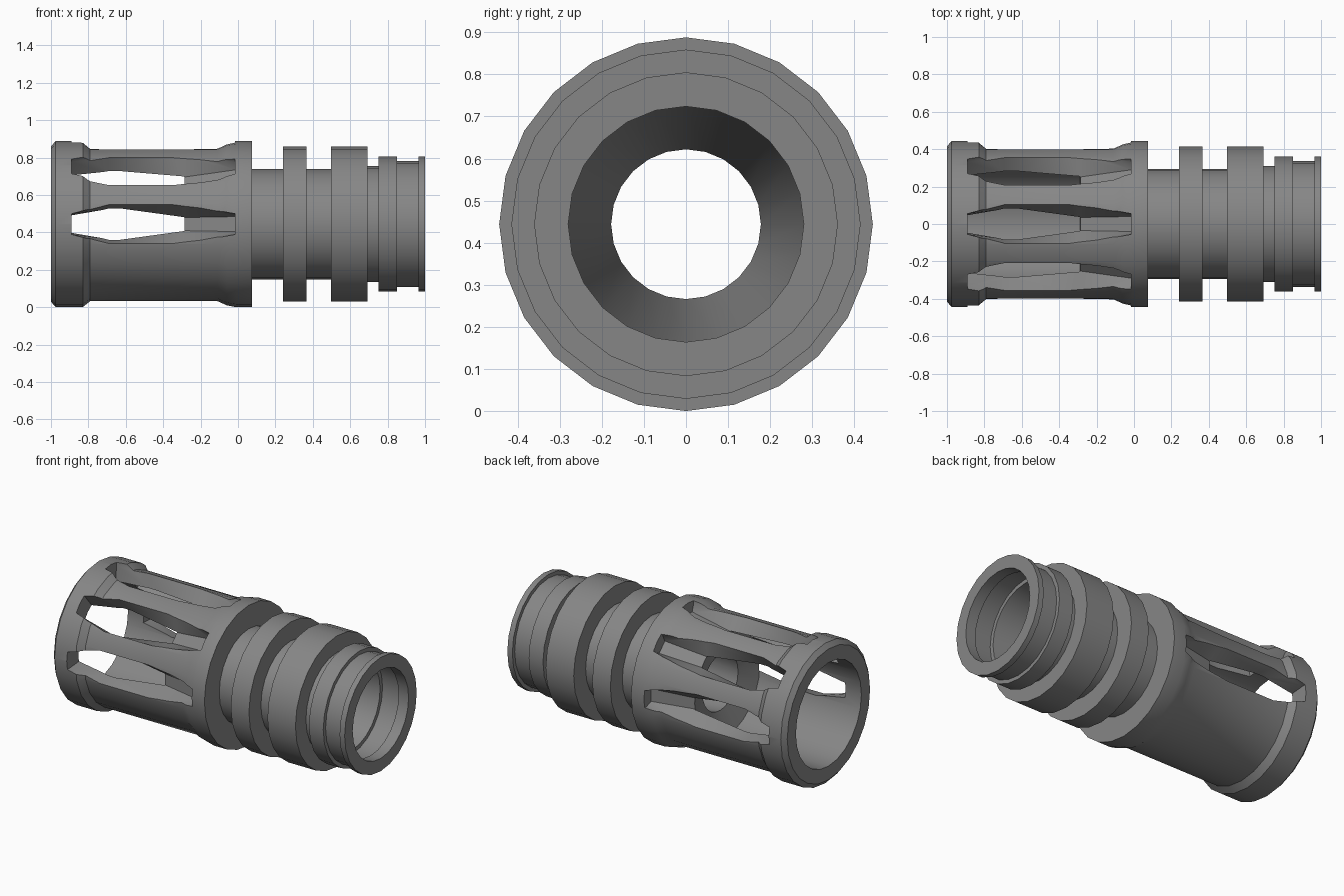
import bpy, bmesh
from math import sin, cos, pi, radians

if "Cube" in bpy.data.objects:
    bpy.data.objects.remove(bpy.data.objects["Cube"])

SIDES = 24
AXIS_Z = 0.444


def finish(bm, name):
    bmesh.ops.recalc_face_normals(bm, faces=bm.faces[:])
    mesh = bpy.data.meshes.new(name)
    bm.to_mesh(mesh)
    bm.free()
    ob = bpy.data.objects.new(name, mesh)
    ob.location.z = AXIS_Z
    bpy.context.collection.objects.link(ob)
    return ob


def revolve(name, profile):
    """Closed (x, radius) profile turned around the x axis."""
    bm = bmesh.new()
    rings = [[bm.verts.new((x, r * sin(2 * pi * i / SIDES), r * cos(2 * pi * i / SIDES)))
              for i in range(SIDES)] for x, r in profile]
    for a, b in zip(rings, rings[1:] + rings[:1]):
        for i in range(SIDES):
            j = (i + 1) % SIDES
            bm.faces.new((a[i], a[j], b[j], b[i]))
    return finish(bm, name)


def slot_cutter(name, angle):
    """Tapered boat-shaped cutter: x, floor radius, floor half width, outer half width."""
    stations = [(-0.89, 0.30, 0.045, 0.055), (-0.69, 0.30, 0.08, 0.108),
                (-0.29, 0.32, 0.035, 0.108), (-0.015, 0.37, 0.04, 0.055)]
    bm = bmesh.new()
    rings = [[bm.verts.new(p) for p in ((x, -w, f), (x, w, f), (x, o, 0.415),
                                       (x, o, 0.6), (x, -o, 0.6), (x, -o, 0.415))]
             for x, f, w, o in stations]
    for a, b in zip(rings, rings[1:]):
        for i in range(6):
            j = (i + 1) % 6
            bm.faces.new((a[i], a[j], b[j], b[i]))
    bm.faces.new(rings[0])
    bm.faces.new(rings[-1])
    bmesh.ops.triangulate(bm, faces=bm.faces[:])
    ob = finish(bm, name)
    ob.rotation_euler.x = angle
    ob.hide_render = True
    return ob


# Outer shell from the open cage end to the collar end
outer = [(-1, 0.415), (-0.975, 0.444), (-0.83, 0.444), (-0.79, 0.412),
         (-0.11, 0.412), (-0.06, 0.434), (-0.01, 0.444), (0.075, 0.444),
         (0.075, 0.295), (0.24, 0.295), (0.24, 0.415), (0.367, 0.415),
         (0.367, 0.295), (0.497, 0.295), (0.497, 0.415), (0.693, 0.415),
         (0.693, 0.31), (0.75, 0.31), (0.75, 0.361), (0.85, 0.361),
         (0.85, 0.337), (0.965, 0.337), (0.965, 0.361), (1, 0.361)]
# Bore with a mouth groove, a tapered throat and a wide chamber
inner = [(1, 0.28), (0.93, 0.28), (0.93, 0.305), (0.80, 0.305), (0.80, 0.28),
         (-0.24, 0.178), (-0.288, 0.328), (-1, 0.328)]
body = revolve("slotted_tube", outer + inner)

# Dark grey finish
grey = bpy.data.materials.new("dark_grey")
grey.diffuse_color = (0.24, 0.24, 0.24, 1)
grey.use_nodes = True
grey.node_tree.nodes["Principled BSDF"].inputs["Base Color"].default_value = grey.diffuse_color
body.data.materials.append(grey)

# Five slots around the upper half, lower side left closed
cutters = [slot_cutter(f"slot_cutter_{k}", radians(a))
           for k, a in enumerate((-90, -45, 0, 45, 90))]
bpy.context.view_layer.objects.active = body
for c in cutters:
    m = body.modifiers.new("slot", 'BOOLEAN')
    m.operation = 'DIFFERENCE'
    m.solver = 'EXACT'
    m.object = c
    bpy.ops.object.modifier_apply(modifier=m.name)
for c in cutters:
    bpy.data.objects.remove(c)

# Smooth round walls, sharp steps
bpy.ops.object.select_all(action='DESELECT')
body.select_set(True)
bpy.ops.object.shade_smooth_by_angle(angle=radians(28))
